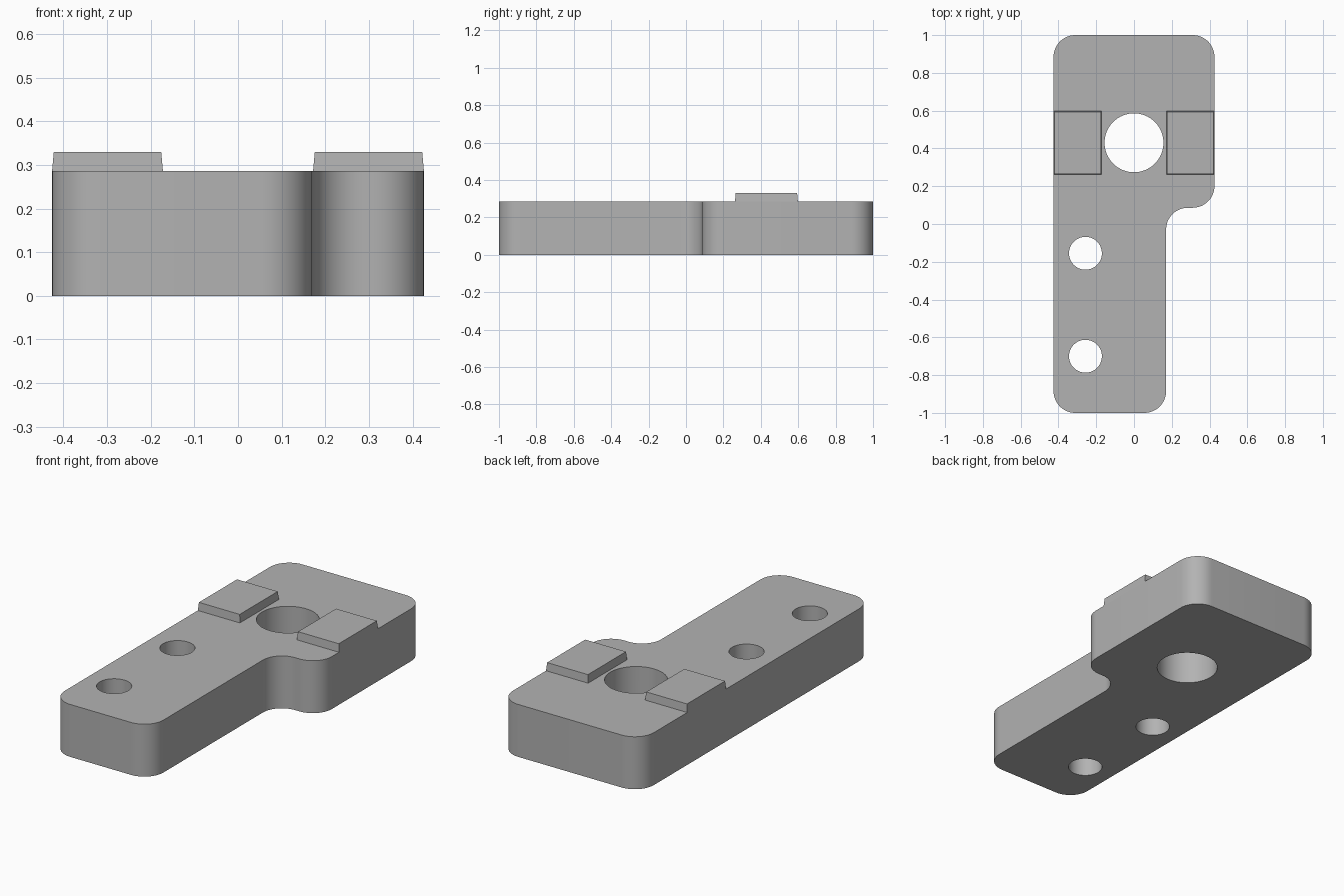
import bpy, bmesh, math
from mathutils import Vector

cube = bpy.data.objects.get("Cube")
if cube:
    bpy.data.objects.remove(cube, do_unlink=True)

HALF, THICK, TOP, RADIUS = 0.426, 0.286, 0.33, 0.115

grey = bpy.data.materials.new("machined grey")
grey.use_nodes = True
colour = (0.45, 0.45, 0.45, 1)
grey.diffuse_color = colour
grey.node_tree.nodes["Principled BSDF"].inputs["Base Color"].default_value = colour


def add_object(name, bm):
    bmesh.ops.recalc_face_normals(bm, faces=bm.faces)
    mesh = bpy.data.meshes.new(name)
    bm.to_mesh(mesh)
    bm.free()
    mesh.materials.append(grey)
    obj = bpy.data.objects.new(name, mesh)
    bpy.context.collection.objects.link(obj)
    return obj


def rounded(corners, radius, steps=12):
    """Replace each right-angled corner with a tangent arc."""
    points = []
    for i, corner in enumerate(corners):
        c = Vector(corner)
        a = (Vector(corners[i - 1]) - c).normalized() * radius
        b = (Vector(corners[(i + 1) % len(corners)]) - c).normalized() * radius
        for k in range(steps + 1):
            t = math.pi / 2 * k / steps
            points.append(c + a * (1 - math.sin(t)) + b * (1 - math.cos(t)))
    return points


# L-shaped plate with rounded outer corners and an inner fillet
outline = rounded([(-HALF, -1), (0.17, -1), (0.17, 0.086),
                   (HALF, 0.086), (HALF, 1), (-HALF, 1)], RADIUS)
bm = bmesh.new()
base = bm.faces.new([bm.verts.new((p.x, p.y, 0)) for p in outline])
extruded = bmesh.ops.extrude_face_region(bm, geom=[base], use_keep_orig=True)
bmesh.ops.translate(bm, vec=(0, 0, THICK),
                    verts=[v for v in extruded["geom"] if isinstance(v, bmesh.types.BMVert)])
plate = add_object("plate", bm)

# One large bore and two bolt holes
for name, x, y, r in (("bore", 0, 0.43, 0.156),
                      ("middle_bolt_hole", -0.257, -0.155, 0.087),
                      ("front_bolt_hole", -0.257, -0.7, 0.087)):
    bm = bmesh.new()
    bmesh.ops.create_cone(bm, cap_ends=True, segments=64, radius1=r, radius2=r, depth=1)
    cutter = add_object(name + "_cutter", bm)
    cutter.location = (x, y, THICK / 2)
    cutter.hide_render = True
    cutter.hide_set(True)
    cut = plate.modifiers.new(name, "BOOLEAN")
    cut.operation = "DIFFERENCE"
    cut.solver = "EXACT"
    cut.object = cutter

# Bake the holes, then remove the cutters
bpy.context.view_layer.update()
graph = bpy.context.evaluated_depsgraph_get()
drilled = bpy.data.meshes.new_from_object(plate.evaluated_get(graph))
cutters = [m.object for m in plate.modifiers]
plate.modifiers.clear()
plate.data = drilled
for cutter in cutters:
    bpy.data.objects.remove(cutter, do_unlink=True)

# Smooth the round walls, keep the rims sharp
bpy.ops.object.select_all(action="DESELECT")
plate.select_set(True)
bpy.context.view_layer.objects.active = plate
bpy.ops.object.shade_smooth_by_angle(angle=math.radians(30))

# Two raised pads with slightly tapered sides
for name, side in (("right_pad", -1), ("left_pad", 1)):
    bm = bmesh.new()
    bmesh.ops.create_cube(bm, size=1)
    for v in bm.verts:
        upper = v.co.z > 0
        taper = 0.004 if upper else 0
        v.co.x = side * 0.299 + math.copysign(0.127 - taper, v.co.x)
        v.co.y = 0.43 + math.copysign(0.168 - taper, v.co.y)
        v.co.z = TOP if upper else THICK
    add_object(name, bm)
